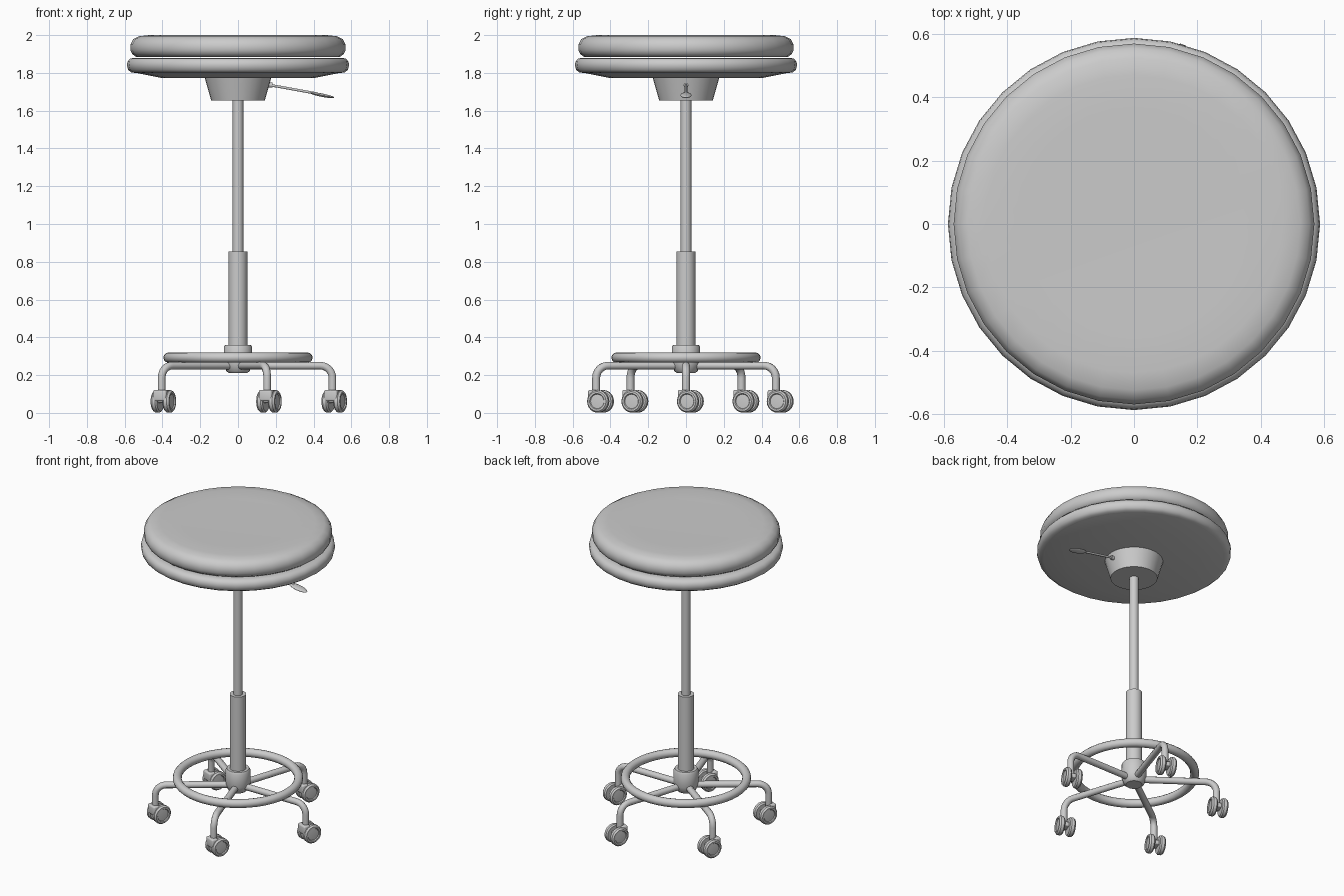
import bpy, bmesh
from math import radians, pi, cos, sin
from mathutils import Matrix, Vector

if "Cube" in bpy.data.objects:
    bpy.data.objects.remove(bpy.data.objects["Cube"])

GREY = (0.6, 0.6, 0.6, 1)
grey = bpy.data.materials.new("light grey")
grey.use_nodes = True
grey.diffuse_color = GREY
grey.node_tree.nodes["Principled BSDF"].inputs["Base Color"].default_value = GREY


def finish(obj, angle=40):
    if not obj.data.materials:
        obj.data.materials.append(grey)
    bpy.ops.object.select_all(action='DESELECT')
    obj.select_set(True)
    bpy.context.view_layer.objects.active = obj
    bpy.ops.object.shade_smooth_by_angle(angle=radians(angle))
    return obj


def from_bmesh(name, bm, angle=40):
    bmesh.ops.recalc_face_normals(bm, faces=bm.faces)
    mesh = bpy.data.meshes.new(name)
    bm.to_mesh(mesh)
    bm.free()
    obj = bpy.data.objects.new(name, mesh)
    bpy.context.collection.objects.link(obj)
    return finish(obj, angle)


def lathe(name, profile, sides=32, angle=40, matrix=None):
    """Spin an (r, z) profile around z; r = 0 ends close the shape."""
    bm = bmesh.new()
    verts = [bm.verts.new((r, 0, z)) for r, z in profile]
    edges = [bm.edges.new(pair) for pair in zip(verts, verts[1:])]
    bmesh.ops.spin(bm, geom=verts + edges, cent=(0, 0, 0), axis=(0, 0, 1),
                   angle=2 * pi, steps=sides, use_merge=True)
    bmesh.ops.remove_doubles(bm, verts=bm.verts, dist=0.0001)
    if matrix:
        bm.transform(matrix)
    return from_bmesh(name, bm, angle)


def tube(name, points, radius):
    curve = bpy.data.curves.new(name, 'CURVE')
    curve.dimensions = '3D'
    curve.bevel_depth = radius
    curve.bevel_resolution = 3
    curve.use_fill_caps = True
    spline = curve.splines.new('POLY')
    spline.points.add(len(points) - 1)
    for p, co in zip(spline.points, points):
        p.co = (*co, 1)
    obj = bpy.data.objects.new(name, curve)
    bpy.context.collection.objects.link(obj)
    bpy.ops.object.select_all(action='DESELECT')
    obj.select_set(True)
    bpy.context.view_layer.objects.active = obj
    bpy.ops.object.convert(target='MESH')
    return finish(bpy.context.object)


def rounded_box(name, size, bevel, matrix):
    bm = bmesh.new()
    bmesh.ops.create_cube(bm, size=1, matrix=Matrix.Diagonal((*size, 1)))
    bmesh.ops.bevel(bm, geom=bm.edges[:], offset=bevel, segments=3,
                    profile=0.5, affect='EDGES')
    bm.transform(matrix)
    return from_bmesh(name, bm)


# Seat: cushion, padded rim and shallow underside
lathe("seat_cushion", [(0, 1.995), (0.35, 1.999), (0.47, 2.0), (0.525, 1.994),
                       (0.555, 1.978), (0.57, 1.95), (0.57, 1.92),
                       (0.56, 1.9), (0.54, 1.885), (0, 1.885)], angle=50)
lathe("seat_rim", [(0, 1.88), (0.545, 1.88), (0.57, 1.876), (0.585, 1.86),
                   (0.588, 1.84), (0.582, 1.815), (0.565, 1.803), (0.545, 1.8)], angle=50)
lathe("seat_underside", [(0.55, 1.802), (0.4, 1.772), (0, 1.772)], angle=20)
lathe("seat_mount", [(0, 1.78), (0.178, 1.78), (0.142, 1.655), (0, 1.655)])

# Height lever with a flat paddle
tube("lever_rod", [(0.14, 0, 1.737), (0.2, 0, 1.73), (0.42, 0, 1.69)], 0.007)
lathe("lever_bush", [(0, -0.015), (0.013, -0.015), (0.013, 0.02), (0, 0.02)], 12,
      matrix=Matrix.Translation((0.162, 0, 1.735)) @ Matrix.Rotation(pi / 2, 4, 'Y'))
bm = bmesh.new()
bmesh.ops.create_uvsphere(bm, u_segments=16, v_segments=8, radius=1)
bm.transform(Matrix.Translation((0.445, 0, 1.682)) @ Matrix.Rotation(radians(11), 4, 'Y')
             @ Matrix.Diagonal((0.066, 0.03, 0.009, 1)))
from_bmesh("lever_paddle", bm, 60)

# Column and hub
lathe("piston", [(0, 0.8), (0.028, 0.8), (0.028, 1.66), (0, 1.66)], 24)
lathe("column_sleeve", [(0, 0.3), (0.05, 0.3), (0.05, 0.855), (0, 0.855)], 24)
lathe("hub", [(0, 0.212), (0.05, 0.212), (0.062, 0.222), (0.075, 0.26), (0.075, 0.348),
              (0.068, 0.36), (0, 0.36)], 24)

# Foot ring
bpy.ops.mesh.primitive_torus_add(location=(0, 0, 0.293), major_radius=0.368,
                                 minor_radius=0.027, major_segments=48, minor_segments=12)
foot_ring = bpy.context.object
foot_ring.name = "foot_ring"
finish(foot_ring, 60)

# Five bent legs, each with a twin-wheel caster turned the same way
LEG_R, LEG_Z, BEND = 0.5, 0.25, 0.065
for i in range(5):
    a = i * 2 * pi / 5
    out = Vector((cos(a), sin(a), 0))
    steps = [k * pi / 12 for k in range(7)]
    path = [(0.04, LEG_Z)]
    path += [(LEG_R - BEND + BEND * sin(t), LEG_Z - BEND + BEND * cos(t)) for t in steps]
    path.append((LEG_R, 0.1))
    tube(f"leg_{i + 1}", [out * r + Vector((0, 0, z)) for r, z in path], 0.021)

    base = Matrix.Translation(out * LEG_R) @ Matrix.Rotation(radians(-22), 4, 'Z')
    rounded_box(f"caster_hood_{i + 1}", (0.075, 0.045, 0.06), 0.01,
                base @ Matrix.Translation((0, -0.012, 0.092)))
    rounded_box(f"caster_axle_{i + 1}", (0.05, 0.06, 0.03), 0.006,
                base @ Matrix.Translation((0, 0.02, 0.068)))
    for side, sign in (("left", 1), ("right", -1)):
        hub = base @ Matrix.Translation((sign * 0.034, 0.025, 0.061)) \
            @ Matrix.Rotation(sign * pi / 2, 4, 'Y')
        lathe(f"caster_wheel_{side}_{i + 1}",
              [(0, -0.018), (0.053, -0.018), (0.06, -0.01), (0.06, 0.008), (0.052, 0.018),
               (0.042, 0.018), (0.038, 0.012), (0, 0.015)], 20, 30, hub)
